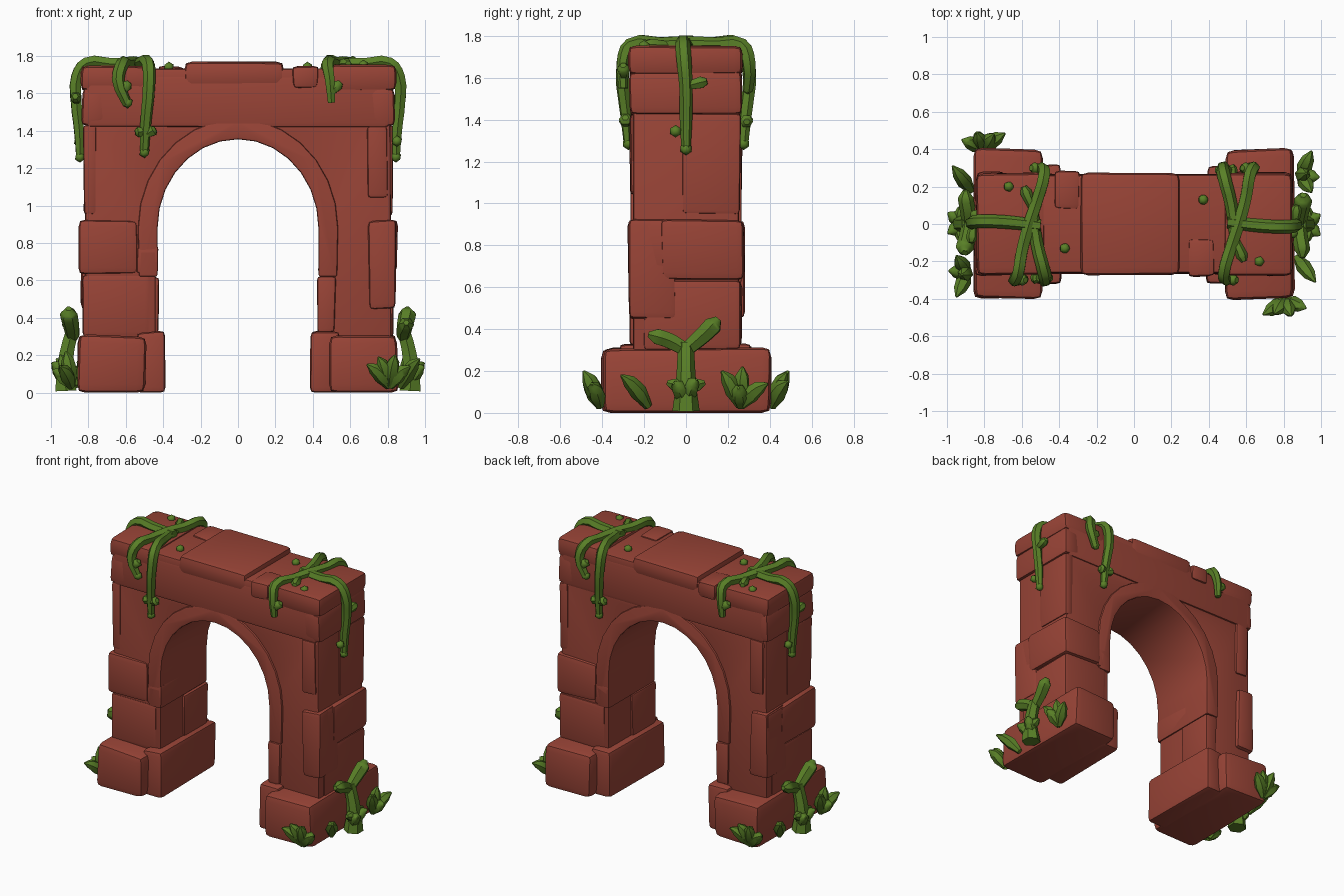
import bpy, bmesh, math, random
from mathutils import Vector

if "Cube" in bpy.data.objects:
    bpy.data.objects.remove(bpy.data.objects["Cube"])

random.seed(4)


def material(name, col):
    m = bpy.data.materials.new(name)
    m.diffuse_color = (*col, 1)
    m.use_nodes = True
    m.node_tree.nodes["Principled BSDF"].inputs["Base Color"].default_value = m.diffuse_color
    return m


STONE = material("red_stone", (0.32, 0.058, 0.038))
GREEN = material("vine_green", (0.10, 0.215, 0.02))


def finish(name, mesh, mat, angle):
    ob = bpy.data.objects.new(name, mesh)
    bpy.context.collection.objects.link(ob)
    mesh.materials.clear()
    mesh.materials.append(mat)
    bpy.ops.object.select_all(action='DESELECT')
    ob.select_set(True)
    bpy.context.view_layer.objects.active = ob
    bpy.ops.object.shade_smooth_by_angle(angle=math.radians(angle))
    return ob


def stone_from(name, bm, bevel):
    """Bevel the hard edges of a carved stone and make it an object."""
    bmesh.ops.recalc_face_normals(bm, faces=bm.faces[:])
    edges = [e for e in bm.edges if e.calc_face_angle(0) > math.radians(40)]
    bmesh.ops.bevel(bm, geom=edges, offset=bevel, segments=2, profile=0.6,
                    affect='EDGES', clamp_overlap=True)
    me = bpy.data.meshes.new(name)
    bm.to_mesh(me)
    bm.free()
    return finish(name, me, STONE, 28)


def block(name, x, y, z, bevel=0.025, wobble=0.008, s=1):
    """Roughly hewn block; s=-1 turns it half round the z axis."""
    bm = bmesh.new()
    bmesh.ops.create_cube(bm, size=1)
    for v in bm.verts:
        p = [r[0] if c < 0 else r[1] for c, r in zip(v.co, (x, y, z))]
        p = [a + random.uniform(-wobble, wobble) for a in p]
        if z[0] == 0 and v.co.z < 0:
            p[2] = 0
        v.co = (p[0] * s, p[1] * s, p[2])
    return stone_from(name, bm, bevel)


def prism(name, pts, depth, bevel):
    """Extrude an x-z outline through y."""
    bm = bmesh.new()
    f = bm.faces.new([bm.verts.new((x, -depth, z)) for x, z in pts])
    r = bmesh.ops.extrude_face_region(bm, geom=[f])
    for v in r["geom"]:
        if isinstance(v, bmesh.types.BMVert):
            v.co.y = depth
    return stone_from(name, bm, bevel)


def arc(a, b, n=14):
    """Half ellipse from right to left, springing at z = 0.88."""
    return [(a * math.cos(math.pi * i / n), 0.88 + b * math.sin(math.pi * i / n))
            for i in range(n + 1)]


def tube(name, pts, radii, s=1, res=3):
    """Tapered round stem through points."""
    cu = bpy.data.curves.new(name, 'CURVE')
    cu.dimensions = '3D'
    cu.bevel_depth = 1
    cu.bevel_resolution = 1
    cu.resolution_u = res
    cu.use_fill_caps = True
    sp = cu.splines.new('BEZIER')
    sp.bezier_points.add(len(pts) - 1)
    for i, (b, p) in enumerate(zip(sp.bezier_points, pts)):
        b.co = (p[0] * s, p[1] * s, p[2])
        b.handle_left_type = b.handle_right_type = 'AUTO'
        b.radius = radii[i] if isinstance(radii, (list, tuple)) else radii
    tmp = bpy.data.objects.new("tmp", cu)
    bpy.context.collection.objects.link(tmp)
    bpy.context.view_layer.update()
    dg = bpy.context.evaluated_depsgraph_get()
    me = bpy.data.meshes.new_from_object(tmp.evaluated_get(dg))
    bpy.data.objects.remove(tmp)
    return finish(name, me, GREEN, 50)


def leaf(name, a, b, s, w=0.042):
    """Fat pointed leaf from a to b, bowed upwards."""
    a, b = Vector(a), Vector(b)
    up = Vector((0, 0, 0.015))
    tube(name, [a, a.lerp(b, 0.35) + up, a.lerp(b, 0.7) + up, b], [0.02, w, w * 0.8, 0.006], s, 2)


def bud(name, p, s, r=0.03):
    bm = bmesh.new()
    bmesh.ops.create_icosphere(bm, subdivisions=1, radius=r)
    for v in bm.verts:
        v.co += Vector((p[0] * s, p[1] * s, p[2]))
    me = bpy.data.meshes.new(name)
    bm.to_mesh(me)
    bm.free()
    finish(name, me, GREEN, 50)


# Main wall with arched opening
prism("wall", [(0.82, 0.27), (0.44, 0.27)] + arc(0.44, 0.485)
      + [(-0.44, 0.27), (-0.82, 0.27), (-0.815, 1.46), (0.815, 1.46)], 0.252, 0.018)

# Raised arch ring
prism("arch_ring", [(0.43, 0.62)] + arc(0.43, 0.475) + [(-0.43, 0.62), (-0.53, 0.62)]
      + arc(0.535, 0.585)[::-1] + [(0.53, 0.62)], 0.266, 0.014)

# Lintel and its centre slab
block("lintel", (-0.81, 0.81), (-0.265, 0.265), (1.42, 1.70), 0.025, 0.003)
block("lintel_top_layer", (-0.50, 0.50), (-0.262, 0.262), (1.62, 1.735), 0.02, 0.004)
block("lintel_centre_slab", (-0.285, 0.245), (-0.275, 0.275), (1.64, 1.772), 0.04, 0.006)

# Each side is the other one turned half round
for side, s in (("left", 1), ("right", -1)):
    n = side + "_"
    # foot
    block(n + "foot_outer", (-0.855, -0.495), (-0.40, 0.40), (0, 0.305), 0.045, 0.01, s)
    block(n + "foot_inner", (-0.54, -0.39), (-0.315, 0.315), (0, 0.325), 0.03, 0.008, s)
    # facing stones on the pillar
    block(n + "big_quoin", (-0.85, -0.53), (-0.275, 0.12), (0.64, 0.92), 0.035, 0.008, s)
    block(n + "tall_quoin", (-0.84, -0.70), (0.05, 0.275), (0.45, 0.92), 0.03, 0.008, s)
    block(n + "mid_course", (-0.84, -0.72), (-0.25, 0.265), (0.68, 0.92), 0.03, 0.006, s)
    block(n + "lower_course", (-0.83, -0.47), (-0.26, 0.20), (0.30, 0.63), 0.025, 0.004, s)
    block(n + "back_jamb", (-0.52, -0.425), (0.0, 0.268), (0.32, 0.62), 0.02, 0.005, s)
    block(n + "front_jamb", (-0.54, -0.43), (-0.266, 0.05), (0.64, 0.78), 0.015, 0.005, s)
    block(n + "upper_slab", (-0.80, -0.69), (0.10, 0.268), (1.04, 1.43), 0.022, 0.005, s)
    block(n + "upper_corner", (-0.826, -0.76), (-0.26, 0.02), (0.95, 1.43), 0.02, 0.005, s)
    # capital stones
    block(n + "cap_upper", (-0.842, -0.48), (-0.272, 0.272), (1.61, 1.75), 0.04, 0.006, s)
    block(n + "cap_lower", (-0.835, -0.70), (-0.27, 0.27), (1.43, 1.63), 0.035, 0.006, s)
    block(n + "cap_chip", (-0.43, -0.29), (0.08, 0.282), (1.63, 1.745), 0.03, 0.006, s)

    # vines over the top
    tube(n + "vine_across", [(-0.50, 0.30, 1.55), (-0.49, 0.30, 1.68), (-0.48, 0.265, 1.755),
         (-0.52, 0.12, 1.758), (-0.56, 0, 1.762), (-0.60, -0.15, 1.758), (-0.62, -0.265, 1.755),
         (-0.64, -0.30, 1.67), (-0.59, -0.295, 1.54)],
         [0.022, 0.03, 0.035, 0.035, 0.037, 0.035, 0.035, 0.034, 0.026], s)
    tube(n + "vine_long", [(-0.54, 0.08, 1.755), (-0.52, -0.1, 1.76), (-0.48, -0.26, 1.758),
         (-0.475, -0.30, 1.66), (-0.495, -0.285, 1.42), (-0.50, -0.275, 1.29)],
         [0.028, 0.034, 0.036, 0.034, 0.03, 0.024], s)
    tube(n + "vine_end", [(-0.50, -0.01, 1.76), (-0.68, 0.01, 1.758), (-0.81, 0.015, 1.762),
         (-0.86, 0.01, 1.69), (-0.865, 0, 1.55), (-0.85, 0, 1.40), (-0.845, 0, 1.25)],
         [0.033, 0.036, 0.036, 0.036, 0.032, 0.03, 0.022], s)
    # side shoots and buds
    shoots = [((-0.49, -0.285, 1.40), (-0.55, -0.29, 1.39)),
              ((-0.49, -0.285, 1.38), (-0.44, -0.29, 1.41)),
              ((-0.86, 0, 1.56), (-0.87, -0.10, 1.585)),
              ((-0.63, -0.295, 1.60), (-0.58, -0.30, 1.66)),
              ((-0.49, 0.295, 1.60), (-0.55, 0.30, 1.66)),
              ((-0.54, 0.08, 1.755), (-0.59, 0.20, 1.76))]
    for i, (a, b) in enumerate(shoots):
        m = Vector(a).lerp(Vector(b), 0.75)
        tube(f"{n}shoot_{i}", [a, m, b], [0.02, 0.032, 0.016], s, 2)
    for i, p in enumerate([(-0.50, -0.275, 1.285), (-0.85, 0.05, 1.345), (-0.67, 0.20, 1.75),
                           (-0.37, -0.13, 1.74), (-0.59, -0.295, 1.55), (-0.845, 0, 1.26)]):
        bud(f"{n}bud_{i}", p, s)

    # climbing stem at the foot, with rounded fork ends
    tube(n + "stem", [(-0.92, 0, 0.01), (-0.925, 0, 0.12), (-0.91, 0, 0.24), (-0.885, 0, 0.33)],
         [0.065, 0.05, 0.042, 0.04], s)
    tube(n + "stem_fork_low", [(-0.885, 0, 0.30), (-0.89, 0.08, 0.345), (-0.90, 0.14, 0.365),
                               (-0.90, 0.18, 0.375)], [0.036, 0.042, 0.042, 0.015], s)
    tube(n + "stem_fork_high", [(-0.885, 0, 0.30), (-0.895, -0.08, 0.37), (-0.905, -0.13, 0.42),
                                (-0.905, -0.155, 0.45)], [0.036, 0.045, 0.048, 0.018], s)
    for i, y in enumerate((-0.07, 0.07)):
        tube(f"{n}stem_shoot_{i}", [(-0.925, 0, 0.11), (-0.93, y * 0.8, 0.135),
                                    (-0.93, y * 1.3, 0.145)], [0.02, 0.034, 0.012], s, 2)
    # leaves round the foot: root, then tips
    clumps = [((-0.87, 0.18, 0.03), [(-0.97, 0.31, 0.18)]),
              ((-0.89, -0.26, 0.03), [(-0.95, -0.17, 0.20), (-0.92, -0.27, 0.22),
                                      (-0.95, -0.39, 0.14), (-0.99, -0.25, 0.12)]),
              ((-0.81, 0.41, 0.03), [(-0.92, 0.45, 0.14), (-0.84, 0.49, 0.20),
                                     (-0.69, 0.485, 0.15), (-0.75, 0.48, 0.19)]),
              ((-0.91, 0, 0.05), [(-0.995, 0.06, 0.14), (-0.995, -0.05, 0.16)])]
    for i, (root, tips) in enumerate(clumps):
        for j, tip in enumerate(tips):
            leaf(f"{n}leaf_{i}_{j}", root, tip, s)
